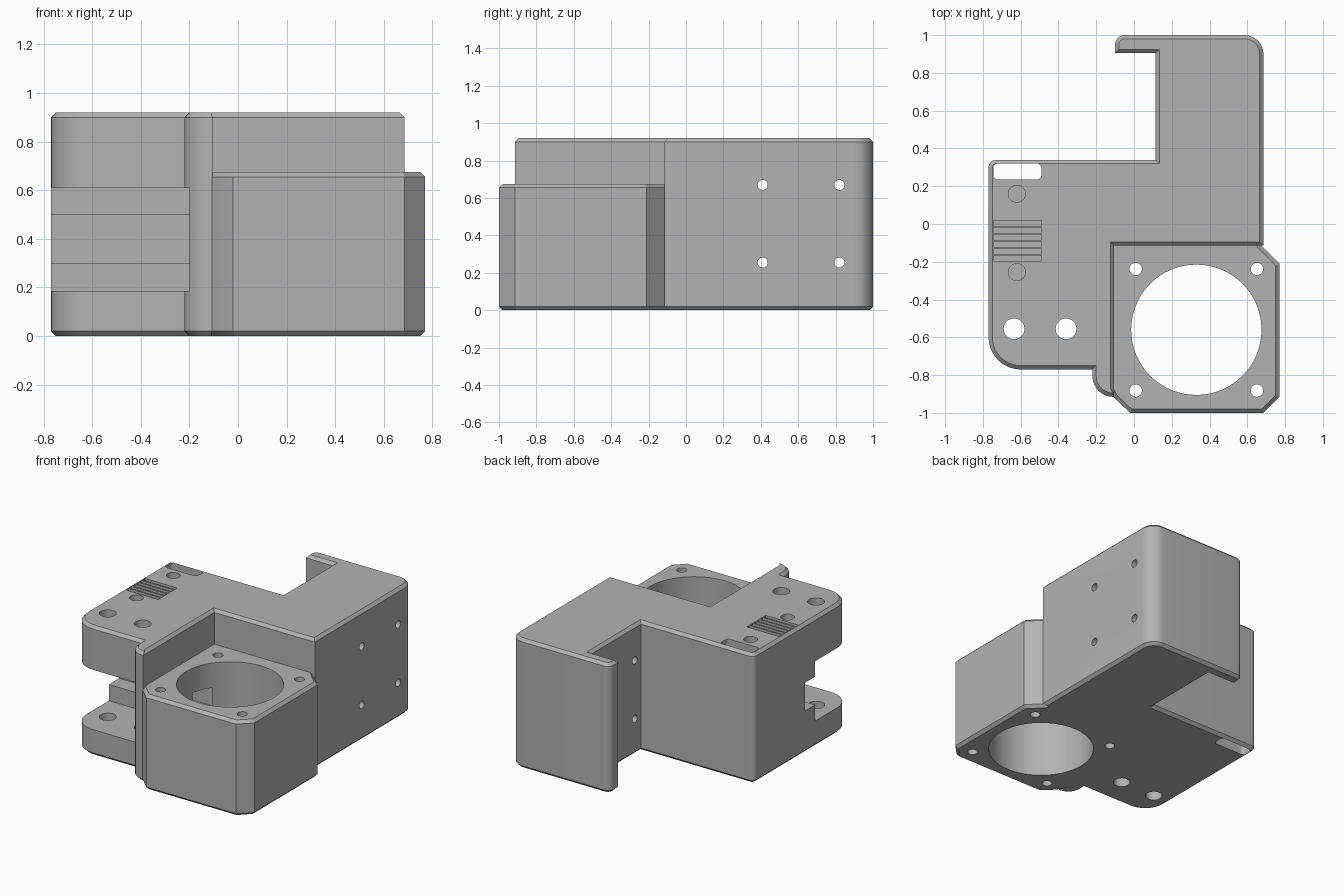
import bpy, bmesh, math
from mathutils import Matrix, Vector

if "Cube" in bpy.data.objects:
    bpy.data.objects.remove(bpy.data.objects["Cube"])

grey = bpy.data.materials.new("grey plastic")
grey.diffuse_color = (0.45, 0.45, 0.45, 1)
grey.use_nodes = True
grey.node_tree.nodes["Principled BSDF"].inputs["Base Color"].default_value = grey.diffuse_color


def new_object(name, bm):
    mesh = bpy.data.meshes.new(name)
    bmesh.ops.recalc_face_normals(bm, faces=bm.faces)
    bm.to_mesh(mesh)
    bm.free()
    mesh.materials.append(grey)
    ob = bpy.data.objects.new(name, mesh)
    bpy.context.collection.objects.link(ob)
    return ob


def outline(corners, seg=10):
    """Expand (x, y, radius) corners into a rounded polygon."""
    pts = []
    n = len(corners)
    for i, (x, y, r) in enumerate(corners):
        p = Vector((x, y))
        if r == 0:
            pts.append(p)
            continue
        a = (Vector(corners[i - 1][:2]) - p).normalized()
        b = (Vector(corners[(i + 1) % n][:2]) - p).normalized()
        c = p + (a + b) * r          # right-angle corners only
        for k in range(seg + 1):
            t = k / seg * math.pi / 2
            pts.append(c - b * r * math.cos(t) - a * r * math.sin(t))
    return pts


def prism(name, corners, z0, z1, chamfer=0.0):
    bm = bmesh.new()
    base = bm.faces.new([bm.verts.new((p.x, p.y, z0)) for p in outline(corners)])
    res = bmesh.ops.extrude_face_region(bm, geom=[base])
    top = [v for v in res["geom"] if isinstance(v, bmesh.types.BMVert)]
    bmesh.ops.translate(bm, verts=top, vec=(0, 0, z1 - z0))
    bmesh.ops.recalc_face_normals(bm, faces=bm.faces)
    if chamfer:
        rims = [e for e in bm.edges if abs(e.verts[0].co.z - e.verts[1].co.z) < 1e-6]
        bmesh.ops.bevel(bm, geom=rims, offset=chamfer, segments=1,
                        affect='EDGES', profile=0.5)
    return new_object(name, bm)


def box(name, x0, x1, y0, y1, z0, z1, r=0.0):
    return prism(name, [(x0, y0, r), (x1, y0, r), (x1, y1, r), (x0, y1, r)], z0, z1)


def rod(name, center, radius, depth, axis='Z', sides=24):
    bm = bmesh.new()
    rot = Matrix.Rotation(math.pi / 2, 4, 'Y') if axis == 'X' else Matrix()
    bmesh.ops.create_cone(bm, cap_ends=True, segments=sides, radius1=radius,
                          radius2=radius, depth=depth,
                          matrix=Matrix.Translation(center) @ rot)
    return new_object(name, bm)


def combine(target, tool, operation):
    mod = target.modifiers.new(operation, 'BOOLEAN')
    mod.object, mod.operation, mod.solver = tool, operation, 'EXACT'
    bpy.context.view_layer.objects.active = target
    bpy.ops.object.modifier_apply(modifier=mod.name)
    bpy.data.objects.remove(tool)


# Main housing with the hooked rear wall
housing = prism("housing", [
    (-0.77, 0.34, 0.04), (-0.77, -0.77, 0.17), (-0.22, -0.77, 0),
    (-0.22, -0.915, 0.11), (-0.105, -0.915, 0), (-0.105, -0.115, 0),
    (0.685, -0.115, 0), (0.685, 1.0, 0.1), (-0.1, 1.0, 0.05),
    (-0.1, 0.905, 0), (0.115, 0.905, 0), (0.115, 0.34, 0)], 0, 0.92, 0.02)

# Lower fan block with clipped corners, tucked into the housing
fan_block = prism("fan_block", [
    (-0.105, -0.92, 0), (-0.02, -1.0, 0), (0.685, -1.0, 0), (0.77, -0.915, 0),
    (0.77, -0.21, 0), (0.67, -0.11, 0), (0.64, 0.0, 0), (-0.17, 0.0, 0),
    (-0.17, -0.8, 0)], 0, 0.675, 0.02)
combine(housing, fan_block, 'UNION')

# Clamp slot on the front left, stepped deeper in the middle
cutters = [box("slot", -1, -0.2, -0.9, -0.35, 0.185, 0.61),
           box("deep_slot", -1, 0.05, -0.5, -0.235, 0.30, 0.50)]

# Fan bore and its four screw holes
cutters.append(rod("fan_bore", (0.33, -0.56, 0.4), 0.345, 2, sides=64))
for sx in (-1, 1):
    for sy in (-1, 1):
        cutters.append(rod("fan_screw", (0.33 + sx * 0.321, -0.56 + sy * 0.322, 0.4), 0.033, 2))

# Clamp bolt holes
for x in (-0.635, -0.36):
    cutters.append(rod("bolt_hole", (x, -0.555, 0.4), 0.055, 2, sides=32))

# Side screw holes
for y in (0.41, 0.82):
    for z in (0.255, 0.67):
        cutters.append(rod("side_screw", (0.4, y, z), 0.027, 1.0, 'X'))

# Belt window, blind sockets and belt teeth grooves on the top
cutters.append(box("belt_window", -0.745, -0.49, 0.235, 0.32, -1, 2, 0.025))
for y in (0.16, -0.255):
    cutters.append(rod("socket", (-0.62, y, 0.87), 0.045, 0.4, sides=32))
for i in range(6):
    y = 0.004 - i * 0.037
    cutters.append(box("groove", -0.745, -0.49, y - 0.014, y + 0.014, 0.86, 1))

for c in cutters:
    combine(housing, c, 'DIFFERENCE')

housing.select_set(True)
bpy.context.view_layer.objects.active = housing
bpy.ops.object.shade_smooth_by_angle(angle=math.radians(25))
